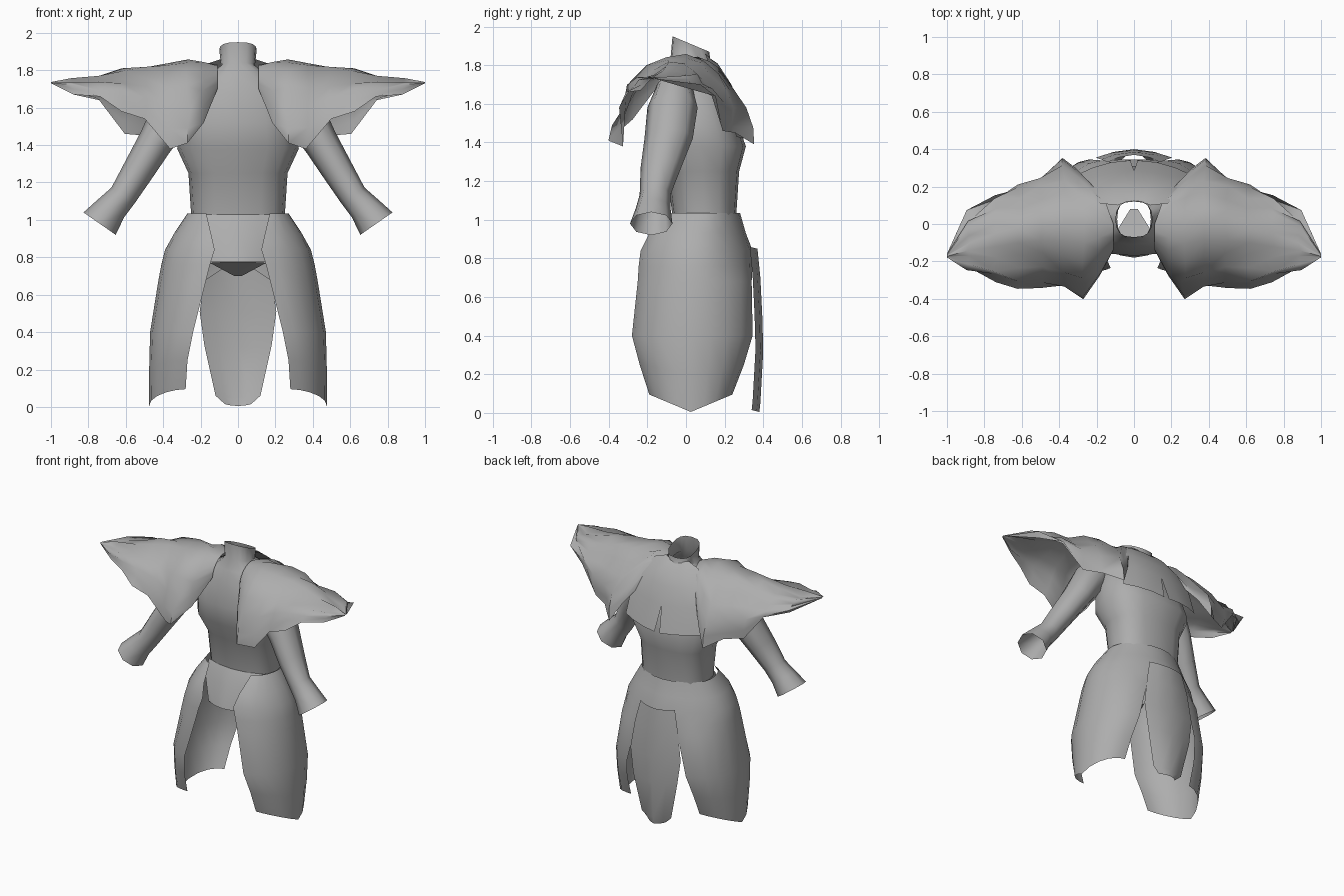
import bpy, math, random
from mathutils import Vector

random.seed(11)
if "Cube" in bpy.data.objects:
    bpy.data.objects.remove(bpy.data.objects["Cube"])

GREY = (0.42, 0.42, 0.42, 1)
cloth = bpy.data.materials.new("grey cloth")
cloth.use_nodes = True
cloth.diffuse_color = GREY
cloth.node_tree.nodes["Principled BSDF"].inputs["Base Color"].default_value = GREY


def sheet(name, rows, closed=False, mirror=False):
    """Skin a grid of points, row by row."""
    n = len(rows[0])
    verts = [p for row in rows for p in row]
    faces = []
    for r in range(len(rows) - 1):
        for c in range(n if closed else n - 1):
            d = (c + 1) % n
            faces.append((r * n + c, r * n + d, r * n + n + d, r * n + n + c))
    mesh = bpy.data.meshes.new(name)
    mesh.from_pydata(verts, [], faces)
    mesh.materials.append(cloth)
    obj = bpy.data.objects.new(name, mesh)
    bpy.context.collection.objects.link(obj)
    bpy.ops.object.select_all(action="DESELECT")
    obj.select_set(True)
    bpy.context.view_layer.objects.active = obj
    bpy.ops.object.shade_smooth_by_angle(angle=math.radians(65))
    if mirror:
        mod = obj.modifiers.new("Mirror", "MIRROR")
        mod.merge_threshold = 0.002


def power(value, exponent):
    return math.copysign(abs(value) ** exponent, value)


# Torso with a slanted collar: height, half width, front y, back y, tilt
body = [(1.91, .1, -.07, .12, .04), (1.82, .09, -.08, .13, .02),
        (1.77, .17, -.11, .17, 0), (1.68, .26, -.14, .2, 0),
        (1.52, .31, -.17, .26, 0), (1.38, .325, -.16, .31, 0),
        (1.25, .265, -.1, .275, 0), (1.02, .25, -.07, .26, 0)]
rings = []
for z, w, front, back, tilt in body:
    ring = []
    for i in range(16):
        a = math.tau * i / 16
        s = power(math.sin(a), .8)
        ring.append((w * power(math.cos(a), .75),
                     (front + back) / 2 + (back - front) / 2 * s, z - tilt * s))
    rings.append(ring)
sheet("torso", rings, closed=True)

# Front flap below the waist, and the crotch piece under it
flap = [(1.03, .22, -.075), (.93, .21, -.13), (.775, .15, -.18)]
sheet("front_flap", [[(w * t, y + .05 * t * t, z) for t in (-1, -.5, 0, .5, 1)]
                     for z, w, y in flap])
sheet("crotch", [[(-.15, -.13, .77), (0, -.18, .78), (.15, -.13, .77)],
                 [(-.02, .08, .7), (0, .08, .7), (.02, .08, .7)]])

# Upper back yoke, split by a slit in the lower middle
yoke = [(1.83, .09, .12, .1, 0), (1.8, .18, .17, .11, 0), (1.7, .26, .235, .17, 0),
        (1.58, .29, .285, .22, 0), (1.4, .31, .34, .26, .02)]
sheet("back_yoke", [[(gap + (w - gap) * t, y + (edge - y) * t * t, z + .03 * t)
                     for t in (0, .35, .7, 1)] for z, w, y, edge, gap in yoke],
      mirror=True)

# Sleeves: centre, radius across, radius front to back
path = [(.26, -.06, 1.70, .09, .09), (.34, -.07, 1.58, .12, .13),
        (.44, -.09, 1.42, .095, .125), (.53, -.13, 1.27, .085, .105),
        (.615, -.16, 1.13, .075, .08), (.68, -.17, 1.06, .085, .09),
        (.74, -.18, .98, .105, .11)]
rings = []
axis = Vector((.5, 0, -.72)).normalized()
across = Vector((-axis.z, 0, axis.x))
for x, y, z, wide, deep in path:
    rings.append([Vector((x, y, z)) + across * wide * math.cos(a)
                  + Vector((0, deep * math.sin(a), 0))
                  for a in (math.tau * i / 8 for i in range(8))])
sheet("sleeve", rings, closed=True, mirror=True)

# Hip skirts: height, front inner x, back inner x, outer x, front y, back y, hem lift
hip = [(1.035, .17, 0, .27, -.09, .28, 0), (.93, .145, 0, .34, -.19, .31, 0),
       (.84, .125, 0, .39, -.235, .345, 0), (.76, .15, .05, .41, -.245, .345, 0),
       (.68, .17, .17, .425, -.25, .34, 0), (.4, .24, .24, .47, -.28, .345, 0),
       (.2, .27, .27, .475, -.24, .3, .05), (.005, .28, .28, .475, -.19, .24, .09)]
rows = []
for z, inner, rear, outer, front, back, lift in hip:
    row = []
    for i in range(11):
        a = math.radians(-90 + 18 * i)
        s, c = math.sin(a), math.cos(a) ** 1.15 if 0 < i < 10 else 0
        start = inner if s < 0 else rear
        row.append((start + (outer - start) * c,
                    (front + back) / 2 + (back - front) / 2 * s, z + lift * abs(s)))
    rows.append(row)
sheet("hip_skirt", rows, mirror=True)

# Long rear panel: height, half width, middle y
tail = [(.85, .14, .37), (.7, .175, .385), (.5, .205, .395), (.32, .18, .4),
        (.05, .12, .385), (.005, .07, .38)]
sheet("rear_panel", [[(w * t, y - .04 * t * t, z + .01 * t * t)
                      for t in (-1, -.6, 0, .6, 1)] for z, w, y in tail])

# Crumpled shoulder capes: x, front y z, ridge y z, back y z
cape = [(.11, -.14, 1.7, .0, 1.83, .14, 1.8), (.19, -.29, 1.54, .0, 1.865, .24, 1.66),
        (.27, -.4, 1.39, .0, 1.865, .32, 1.5), (.38, -.36, 1.4, .0, 1.85, .35, 1.41),
        (.5, -.345, 1.52, .0, 1.83, .28, 1.43), (.62, -.34, 1.6, -.02, 1.81, .22, 1.48),
        (.75, -.335, 1.64, -.05, 1.785, .17, 1.62), (.89, -.26, 1.69, -.1, 1.755, .07, 1.69),
        (1, -.18, 1.73, -.17, 1.737, -.16, 1.73)]
rows = []
for k, (x, yf, zf, yp, zp, yb, zb) in enumerate(cape):
    row = []
    for i in range(13):
        a = math.radians(-90 + 15 * i)
        ye, ze, slope = (yf, zf, 1.15) if a < 0 else (yb, zb, 1.4)
        s, c = abs(math.sin(a)), max(math.cos(a), 0) ** slope
        fold = 0 if k in (0, len(cape) - 1) else .035 * random.uniform(-1, .3)
        hem = .02 * (-1) ** k if i in (0, 12) and 0 < k < 8 else 0
        step = .05 * s if a > 0 and k < 3 else 0
        row.append((x + fold * .5 + step, yp + (ye - yp) * s + fold * math.sin(a),
                    ze + (zp - ze) * c + fold * c + hem))
    rows.append(row)
sheet("shoulder_cape", rows, mirror=True)
